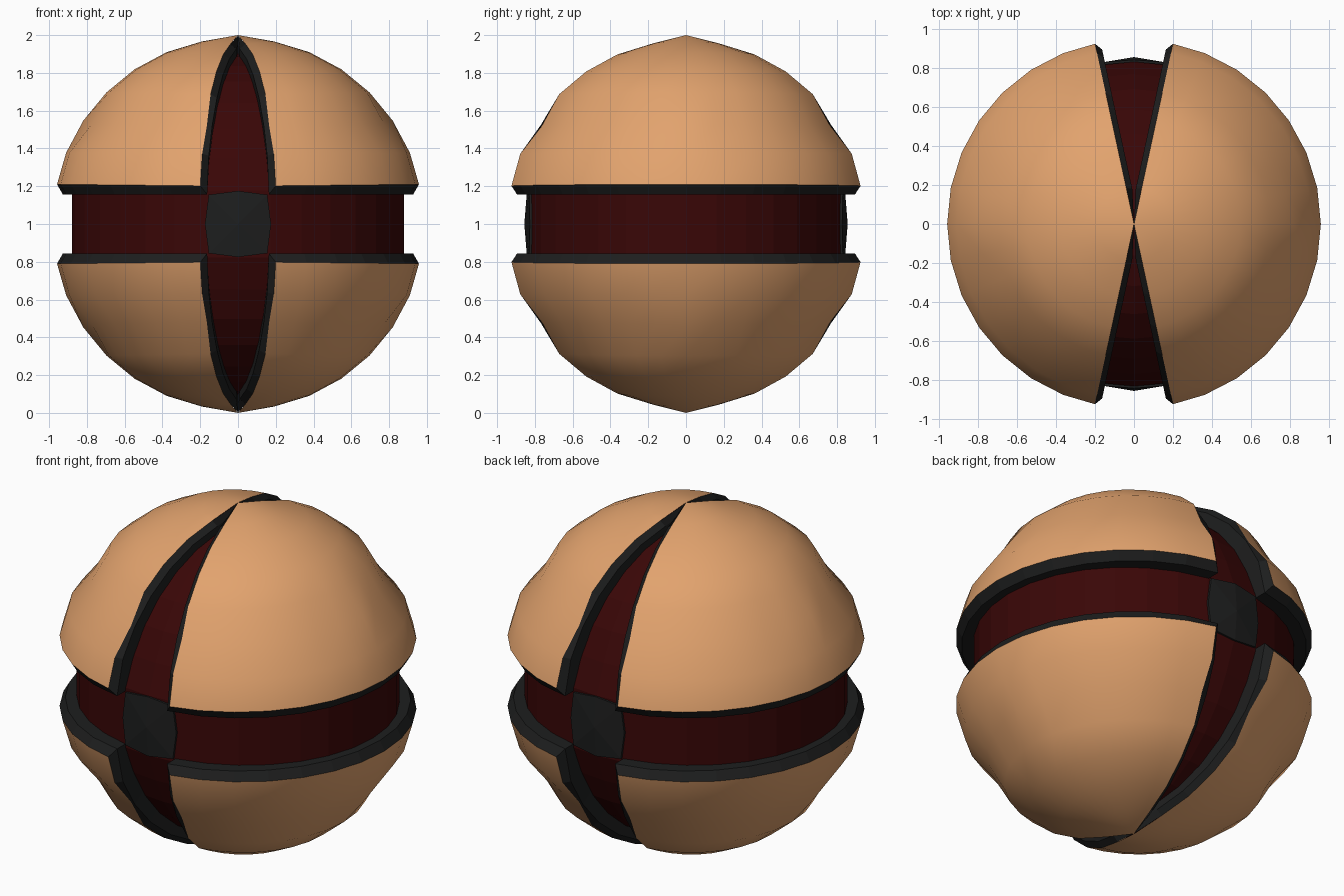
import bpy, bmesh
from math import sin, cos, radians
from mathutils import Vector

if "Cube" in bpy.data.objects:
    bpy.data.objects.remove(bpy.data.objects["Cube"])

STEP = radians(11.25)
EDGE = radians(77.8)
COLS, ROWS, MID = 15, 7, 7
CENTRE = Vector((0, 0, 1))


def material(name, rgb):
    m = bpy.data.materials.new(name)
    m.use_nodes = True
    m.diffuse_color = (*rgb, 1)
    bsdf = m.node_tree.nodes["Principled BSDF"]
    bsdf.inputs["Base Color"].default_value = (*rgb, 1)
    bsdf.inputs["Roughness"].default_value = 0.7
    return m


TAN = material("tan", (0.76, 0.365, 0.155))
RED = material("dark red", (0.041, 0.002, 0.002))
BLACK = material("charcoal", (0.0125, 0.013, 0.013))


def make(name, verts, faces, mat, scale=(1, 1, 1), smooth=False):
    """Mesh from points around the ball centre, mirrored by scale."""
    s = Vector(scale)
    if s.x * s.y * s.z < 0:
        faces = [f[::-1] for f in faces]
    me = bpy.data.meshes.new(name)
    me.from_pydata([v * s + CENTRE for v in verts], [], faces)
    me.materials.append(mat)
    for p in me.polygons:
        p.use_smooth = smooth
    me.update()
    ob = bpy.data.objects.new(name, me)
    bpy.context.collection.objects.link(ob)
    return ob


def shell_point(i, j):
    """Point on the armour shell: row i up from the rim, column j around."""
    lon = max(-EDGE, min(EDGE, (j - MID) * STEP))
    if i == 0:
        r, z = 0.942 + 0.016 * cos(lon), 0.2 + 0.01 * cos(lon)
    elif i == 2 and j != MID:
        # sunken row, only the middle column keeps its full height
        return (shell_point(1, j) + shell_point(3, j)) * 0.492
    else:
        lat, rad = (i + 1) * STEP, 0.968 + 0.017 * cos(lon)
        r, z = rad * cos(lat), rad * sin(lat)
    return Vector((r * cos(lon), r * sin(lon), z))


def lip_points(p, i, j):
    """Bevelled edge and foot of the groove wall below a border point."""
    side = j in (0, COLS - 1)
    mid = p.copy()
    if i == 0:
        mid.x, mid.y, mid.z = p.x * 0.968, p.y * 0.968, 0.156
    else:
        mid *= 0.945 / p.length
    if side:
        mid.x = max(mid.x - 0.03, 0)
    foot = mid * 0.84
    if i == 0:
        foot.z = mid.z
    if side:
        foot.x = mid.x
    return mid, foot


# Armour panels and their dark groove walls
verts = [shell_point(i, j) for i in range(ROWS) for j in range(COLS)]
pole = len(verts)
verts.append(Vector((0, 0, 1)))
faces = []
for i in range(ROWS - 1):
    for j in range(COLS - 1):
        a = i * COLS + j
        faces.append((a, a + 1, a + COLS + 1, a + COLS))
top = (ROWS - 1) * COLS
faces += [(top + j, top + j + 1, pole) for j in range(COLS - 1)]

border = [(0, j) for j in range(COLS)]
border += [(i, COLS - 1) for i in range(1, ROWS)] + [None]
border += [(i, 0) for i in range(ROWS - 1, 0, -1)]
lip_verts, lip_faces = [], []
for ij in border:
    if ij is None:
        p = Vector((0, 0, 0.998))
        lip_verts += [p, p * 0.95, p * 0.85]
    else:
        p = shell_point(*ij)
        lip_verts += [p, *lip_points(p, *ij)]
n = len(border)
for k in range(n):
    a, b = 3 * k, 3 * ((k + 1) % n)
    lip_faces += [(a + t, a + t + 1, b + t + 1, b + t) for t in (0, 1)]

for sz, level in ((1, "upper"), (-1, "lower")):
    for sx, side in ((1, "left"), (-1, "right")):
        make(f"{level}_{side}_panel", verts, faces, TAN, (sx, 1, sz), True)
        make(f"{level}_{side}_groove_wall", lip_verts, lip_faces, BLACK, (sx, 1, sz))

# Inner core: a slightly flattened ball with a straight belt
bm = bmesh.new()
bmesh.ops.create_uvsphere(bm, u_segments=32, v_segments=16, radius=0.88)
for v in bm.verts:
    if abs(v.co.z) < 0.2:
        r = 0.88 / v.co.xy.length
        v.co.x *= r
        v.co.y *= r
    v.co.y *= 0.945
    v.co.z *= 1.03
    v.co += CENTRE
core_mesh = bpy.data.meshes.new("inner_core")
bm.to_mesh(core_mesh)
bm.free()
core_mesh.materials.append(RED)
bpy.context.collection.objects.link(bpy.data.objects.new("inner_core", core_mesh))

# Faceted hubs where the grooves cross
ring = [(0.175, 0), (0.155, 0.155), (0, 0.175), (-0.155, 0.155),
        (-0.175, 0), (-0.155, -0.155), (0, -0.175), (0.155, -0.155)]
hub = [Vector((x, -0.76, z)) for x, z in ring]
hub += [Vector((x, -0.842 + 0.5 * x * x, z)) for x, z in ring]
hub.append(Vector((0, -0.856, 0)))
hub_faces = []
for k in range(8):
    m = (k + 1) % 8
    hub_faces += [(k, m, m + 8, k + 8), (k + 8, m + 8, 16)]
for sy, name in ((1, "front_hub"), (-1, "back_hub")):
    make(name, hub, hub_faces, BLACK, (1, sy, 1))
